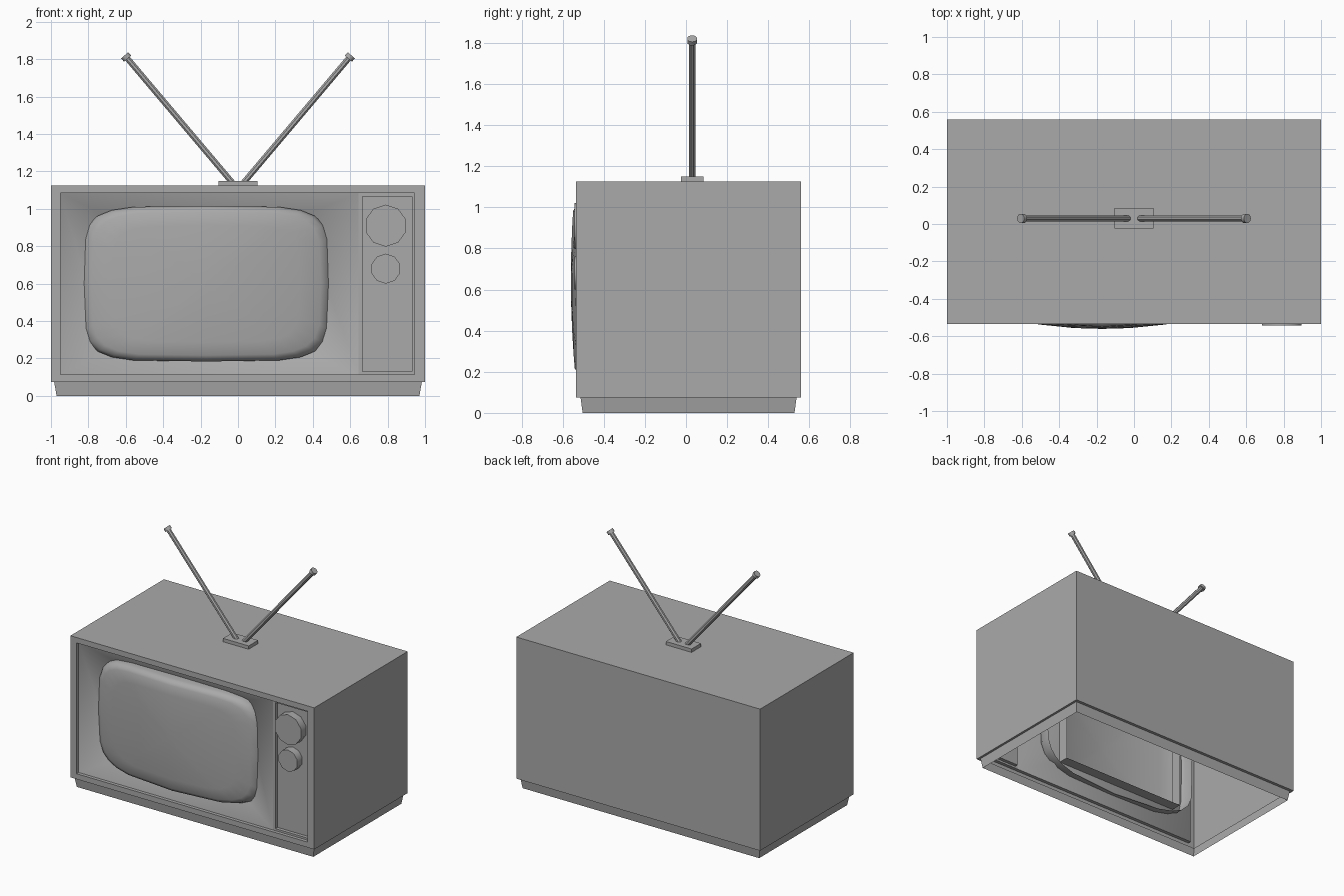
import bpy, bmesh, math
from mathutils import Vector

cube = bpy.data.objects.get("Cube")
if cube:
    bpy.data.objects.remove(cube, do_unlink=True)

GREY = (0.4, 0.4, 0.4, 1)
mat = bpy.data.materials.new("plain_grey")
mat.use_nodes = True
mat.diffuse_color = GREY
mat.node_tree.nodes["Principled BSDF"].inputs["Base Color"].default_value = GREY


def finish(name, bm, smooth=None):
    me = bpy.data.meshes.new(name)
    bm.to_mesh(me)
    bm.free()
    me.materials.append(mat)
    ob = bpy.data.objects.new(name, me)
    bpy.context.collection.objects.link(ob)
    if smooth:
        bpy.ops.object.select_all(action='DESELECT')
        ob.select_set(True)
        bpy.context.view_layer.objects.active = ob
        bpy.ops.object.shade_smooth_by_angle(angle=math.radians(smooth))
    return ob


def loft(name, rings, cap_end=False, cap_start=False, smooth=None):
    """Skin a list of point rings; rings run so that faces look outward."""
    bm = bmesh.new()
    vs = [[bm.verts.new(p) for p in r] for r in rings]
    n = len(vs[0])
    for a, b in zip(vs, vs[1:]):
        for i in range(n):
            j = (i + 1) % n
            bm.faces.new((a[i], a[j], b[j], b[i]))
    if cap_end:
        bm.faces.new(vs[-1])
    if cap_start:
        bm.faces.new(vs[0][::-1])
    return finish(name, bm, smooth)


def upright(x0, x1, z0, z1, y):
    return [(x0, y, z0), (x1, y, z0), (x1, y, z1), (x0, y, z1)]


def level(x0, x1, y0, y1, z):
    return [(x0, y0, z), (x1, y0, z), (x1, y1, z), (x0, y1, z)]


def rod(name, start, end, radius, sides):
    start, end = Vector(start), Vector(end)
    axis = end - start
    turn = axis.to_track_quat('Z', 'Y')
    circle = [turn @ Vector((radius * math.cos(t), radius * math.sin(t), 0))
              for t in (2 * math.pi * (i + 0.5) / sides for i in range(sides))]
    return loft(name, [[p + start for p in circle], [p + end for p in circle]],
                cap_end=True, cap_start=True, smooth=40)


FRONT, BACK, FLOOR, TOP = -0.535, 0.56, 0.075, 1.125
RECESS = FRONT + 0.025
Z0, Z1 = 0.115, 1.085
SPLIT = 0.645

# Cabinet: hollow shell, open below, with the front frame stepping inward
loft("cabinet", [upright(-1, 1, FLOOR, TOP, FRONT)] +
     [upright(-0.95, 0.945, Z0, Z1, y) for y in (FRONT, RECESS)])
shell = bmesh.new()
lo = [shell.verts.new(p) for p in level(-1, 1, FRONT, BACK, FLOOR)]
hi = [shell.verts.new(p) for p in level(-1, 1, FRONT, BACK, TOP)]
for i in (1, 2, 3):
    j = (i + 1) % 4
    shell.faces.new((lo[i], lo[j], hi[j], hi[i]))
shell.faces.new(hi)
finish("cabinet_shell", shell)

# Tapered base skirt with a small ledge under the cabinet
loft("base", [level(-0.97, 0.97, -0.503, 0.528, 0),
              level(-0.983, 0.983, -0.513, 0.538, FLOOR),
              level(-1, 1, FRONT, BACK, FLOOR)])

# Sloped surround that funnels back to a rectangular opening
hole = (-0.70, 0.34, 0.24, 0.96)
loft("screen_surround", [upright(-0.95, SPLIT, Z0, Z1, RECESS),
                         upright(*hole, -0.41), upright(*hole, -0.33)], smooth=50)

# Bulging picture screen with a rounded rim
CX, CZ, RX, RZ, SIDES = -0.17, 0.6, 0.667, 0.416, 24


def screen_ring(scale, back=0.0):
    ring = []
    for i in range(SIDES):
        t = 2 * math.pi * i / SIDES
        c, s = math.cos(t), math.sin(t)
        u = scale * RX * math.copysign(abs(c) ** 0.4, c)
        v = scale * RZ * math.copysign(abs(s) ** 0.4, s)
        ring.append((CX + u, -0.56 + 0.2 * u * u + 0.1 * v * v - 0.01 * v + back, CZ + v))
    return ring


loft("screen", [screen_ring(1.0, 0.11), screen_ring(1.0, 0.04), screen_ring(0.975, 0.012)] +
     [screen_ring(s) for s in (0.92, 0.75, 0.5, 0.25, 0.05)], cap_end=True, smooth=80)

# Recessed control panel
inner = (0.665, 0.93, 0.13, 1.065)
loft("control_panel", [upright(SPLIT, 0.945, Z0, Z1, RECESS), upright(*inner, RECESS),
                       upright(*inner, RECESS + 0.025)], cap_end=True)

# Control knobs
for name, z, r in (("large_knob", 0.91, 0.112), ("small_knob", 0.68, 0.08)):
    rod(name, (0.79, RECESS + 0.025, z), (0.79, -0.543, z), r, 10)

# Aerial: foot plate, two rods and their tips
loft("aerial_foot", [level(-0.105, 0.105, -0.025, 0.085, z) for z in (TOP, 1.15)],
     cap_end=True)
for side, sx in (("left", 1), ("right", -1)):
    foot, tip = Vector((sx * 0.03, 0.03, 1.14)), Vector((sx * 0.598, 0.03, 1.812))
    step = (tip - foot).normalized() * 0.012
    rod(side + "_aerial", foot, tip, 0.017, 8)
    rod(side + "_aerial_tip", tip - step, tip + step, 0.025, 10)
